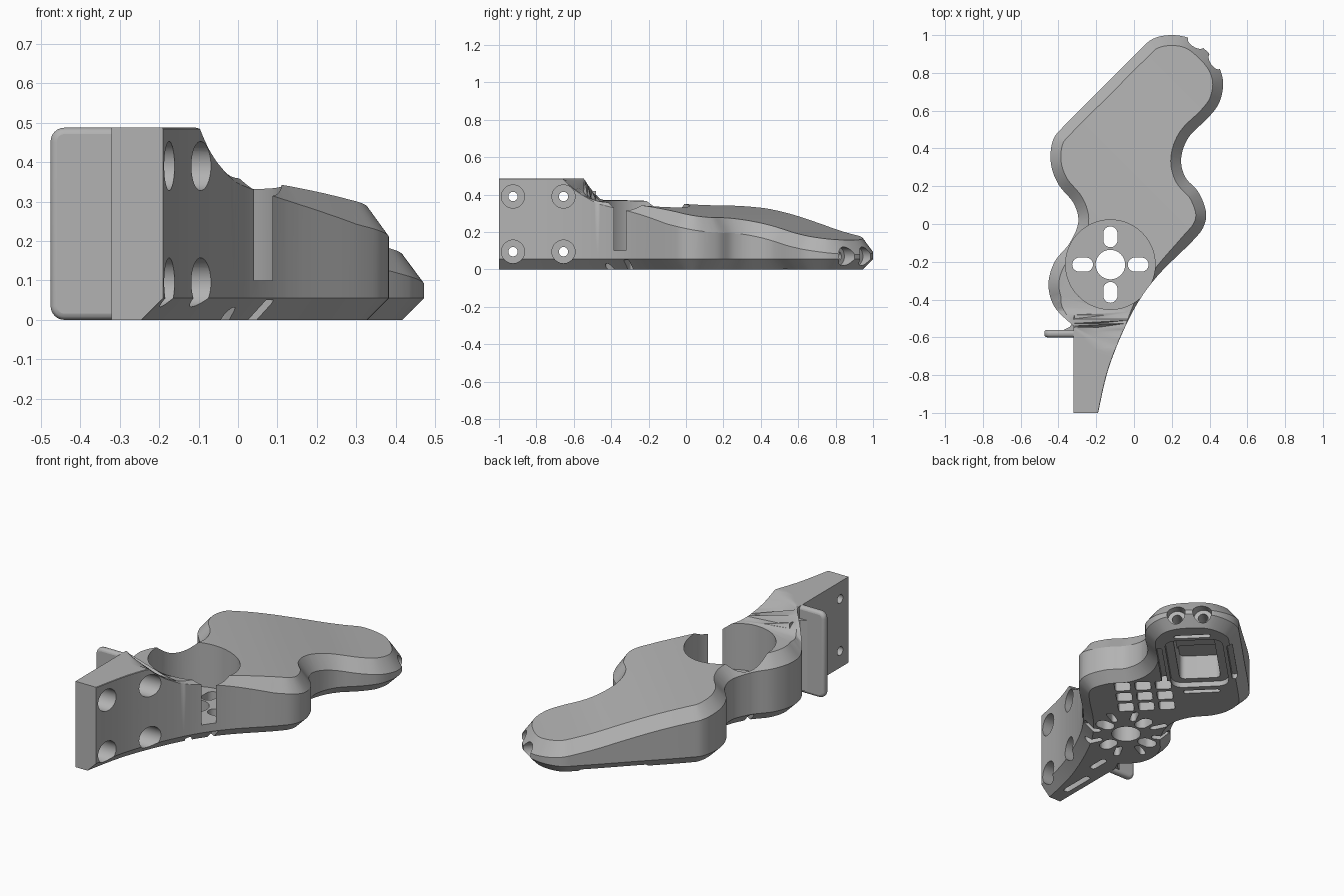
import bpy, bmesh, math
from mathutils import Matrix, Vector

old = bpy.data.objects.get("Cube")
if old:
    bpy.data.objects.remove(old)

mat = bpy.data.materials.new("plain grey")
mat.use_nodes = True
GREY = (0.45, 0.45, 0.45, 1)
mat.diffuse_color = GREY
mat.node_tree.nodes["Principled BSDF"].inputs["Base Color"].default_value = GREY
DIAG = math.radians(45)


def add_object(name, bm):
    bmesh.ops.recalc_face_normals(bm, faces=bm.faces[:])
    me = bpy.data.meshes.new(name)
    bm.to_mesh(me)
    bm.free()
    me.materials.append(mat)
    ob = bpy.data.objects.new(name, me)
    bpy.context.collection.objects.link(ob)
    return ob


def rounded(w, h, r, n=6):
    """Rounded rectangle centred on the origin."""
    pts = []
    for k, (sx, sy) in enumerate([(1, 1), (-1, 1), (-1, -1), (1, -1)]):
        for i in range(n + 1):
            a = math.pi / 2 * (k + i / n)
            pts.append((sx * (w / 2 - r) + r * math.cos(a), sy * (h / 2 - r) + r * math.sin(a)))
    return pts


def circle(r, n=48):
    return [(r * math.cos(math.tau * i / n), r * math.sin(math.tau * i / n)) for i in range(n)]


def prism(name, pts, z0, z1, matrix):
    bm = bmesh.new()
    lo, hi = ([bm.verts.new((x, y, z)) for x, y in pts] for z in (z0, z1))
    bm.faces.new(lo[::-1])
    bm.faces.new(hi)
    for i in range(len(pts)):
        j = (i + 1) % len(pts)
        bm.faces.new((lo[i], lo[j], hi[j], hi[i]))
    bm.transform(matrix)
    return add_object(name, bm)


def at(x, y, z=0, turn=0):
    return Matrix.Translation((x, y, z)) @ Matrix.Rotation(turn, 4, "Z")


def cut(target, pts, z0, z1, matrix):
    tool = prism("cutter", pts, z0, z1, matrix)
    mod = target.modifiers.new("cut", "BOOLEAN")
    mod.operation, mod.solver, mod.object = "DIFFERENCE", "EXACT", tool
    deps = bpy.context.evaluated_depsgraph_get()
    mesh = bpy.data.meshes.new_from_object(target.evaluated_get(deps))
    target.modifiers.clear()
    target.data = mesh
    bpy.data.objects.remove(tool)


def spline(p, n=6):
    out = []
    q = [p[0]] + p + [p[-1]]
    for a, b, c, d in zip(q, q[1:], q[2:], q[3:]):
        a, b, c, d = map(Vector, (a, b, c, d))
        for i in range(n):
            t = i / n
            out.append(b + ((c - a) * t + (2 * a - 5 * b + 4 * c - d) * t ** 2
                            + (3 * b - a - 3 * c + d) * t ** 3) / 2)
    return out + [Vector(p[-1])]


# Height of the top: falls along the diagonal, flares up into the mounting plate
SLOPE = spline([(-1.0, .37), (-.5, .37), (-.25, .355), (-.05, .338), (.2, .3), (.42, .25),
                (.6, .205), (.8, .168), (1.1, .12)], 4)


def flare(x, y):
    start = -.66 - .55 * min(0, x + .11)
    return max(0, min(1, (-.44 - y) / (-.44 - start)))


def top(x, y):
    t = (x + y) / math.sqrt(2)
    for a, b in zip(SLOPE, SLOPE[1:]):
        if t <= b.x:
            base = a.y + (b.y - a.y) * (t - a.x) / (b.x - a.x)
            break
    return base + (.487 - base) * flare(x, y) ** 2


def bevel_amount(x, y):
    reach = -.1 if x > -.12 else -.4
    return max(.04, min(1, (y + .55) / (reach + .55)))


# Main body: wavy outline, chamfered below and above
line = spline([(-.19, -1), (-.13, -.75), (-.01, -.47), (.12, -.28), (.31, -.09), (.37, -.01),
               (.38, .07), (.34, .17), (.27, .25), (.25, .35), (.29, .46), (.39, .56), (.45, .64),
               (.472, .74), (.45, .83), (.39, .91), (.3, .98), (.2, 1), (.1, .98), (.02, .91),
               (-.18, .71), (-.37, .52), (-.43, .44), (-.44, .32), (-.4, .21), (-.32, .11),
               (-.295, .01), (-.34, -.1), (-.42, -.2), (-.453, -.32), (-.42, -.44), (-.32, -.54)])
line.append(Vector((-.32, -1)))
N = len(line)


def inset(i, amount):
    p = line[i]
    if i == N - 1 or p.x < -.3 and p.y < -.53:
        return p
    if i == 0:
        return p - Vector((amount, 0))
    d = (line[i + 1] - line[i - 1]).normalized()
    return p + Vector((-d.y, d.x)) * amount


bm = bmesh.new()
rings = []
for level in range(4):
    ring = []
    for i, p in enumerate(line):
        q = p
        if level == 0:
            q = inset(i, .055)
        elif level == 3:
            q = inset(i, .055 * bevel_amount(p.x, p.y))
        ring.append(bm.verts.new((q.x, q.y, level)))
    rings.append(ring)
for a, b in zip(rings, rings[1:]):
    for i in range(N):
        j = (i + 1) % N
        bm.faces.new((a[i], a[j], b[j], b[i]))
bm.faces.new(rings[0][::-1])
bm.faces.new(rings[3])
bmesh.ops.triangulate(bm, faces=bm.faces[:])


def slice_body(point, normal):
    bmesh.ops.bisect_plane(bm, geom=bm.verts[:] + bm.edges[:] + bm.faces[:], dist=1e-5,
                           plane_co=point, plane_no=normal)


for k in range(26):
    t = -.36 + k * .05
    slice_body((t * .7071, t * .7071, 0), (1, 1, 0))
for k in range(12):
    slice_body((0, -.68 + k * .022, 0), (0, 1, 0))
for v in bm.verts:
    x, y, level = v.co
    peak = top(x, y)
    edge = peak - .068 * bevel_amount(x, y)
    steps = [0, .055, edge, peak]
    k = min(2, int(level + 1e-5))
    v.co.z = steps[k] + (steps[k + 1] - steps[k]) * (level - k)
body = add_object("mount_body", bm)

# Round joint pocket with centre hole and four slots
HUB = (-.125, -.215)
cut(body, circle(.237, 72), .1, 1, at(*HUB))
cut(body, circle(.078), -.1, .3, at(*HUB))
for k in range(4):
    turn = k * math.pi / 2
    place = at(*HUB, 0, turn)
    cut(body, rounded(.11, .075, .0374), -.1, .3, place @ at(.147, 0))
    # Radial lightening grooves underneath, between the slots
    for a in (-.32, .32):
        cut(body, rounded(.1, .035, .017, 4), -.1, .05, place @ at(0, 0, 0, DIAG + a) @ at(.19, 0))

# Counterbored screw holes through the mounting plate
ALONG_X = Matrix.Rotation(math.pi / 2, 4, "Y")
for y in (-.925, -.655):
    for z in (.095, .39):
        place = Matrix.Translation((-.265, y, z)) @ ALONG_X
        cut(body, circle(.062, 40), 0, .5, place)
        cut(body, circle(.025, 24), -.2, .1, place)

# Deep stepped pocket under the forearm, framed by a groove
PAD = at(.07, .61, 0, DIAG)
cut(body, rounded(.5, .31, .06), -.1, .03, PAD)
cut(body, rounded(.42, .22, .03), -.1, .12, PAD)
cut(body, rounded(.2, .22, .03), -.1, .17, PAD @ at(-.11, 0))
for s in (-.19, .19):
    cut(body, rounded(.36, .03, .0149, 4), -.1, .03, PAD @ at(0, s))
for s in (-.3, .29):
    cut(body, rounded(.03, .2, .0149, 4), -.1, .03, PAD @ at(s, 0))

# Pair of screw holes in the tip
for s in (-.07, .07):
    place = PAD @ Matrix.Translation((.36, s - .005, .07)) @ ALONG_X
    cut(body, circle(.05, 32), 0, .4, place)
    cut(body, circle(.027, 24), -.2, .1, place)

# Ribbed cells under the elbow and grooves under the plate
for i in (-1, 0, 1):
    for j in (-1, 0, 1):
        cut(body, rounded(.085, .085, .015, 3), -.1, .1, at(.06, .16, 0, DIAG) @ at(i * .11, j * .11))
for x, y, length in ((-.27, -.8, .2), (-.22, -.56, .12)):
    cut(body, rounded(.035, length, .017, 4), -.1, .04, at(x, y))

# Thin side flange with rounded corners
flange = prism("side_flange", rounded(.205, .487, .035), -.02, .02,
               Matrix.Translation((-.3725, -.58, .2435)) @ Matrix.Rotation(math.pi / 2, 4, "X"))
mod = flange.modifiers.new("soft edge", "BEVEL")
mod.width, mod.segments = .016, 3

# Small fillet joining the flange to the body
fillet = [(-.315, -.59), (-.315, -.48), (-.325, -.52), (-.34, -.545), (-.37, -.56), (-.37, -.59)]
prism("flange_fillet", fillet, .02, .42, Matrix())

for ob in (body, flange):
    bpy.ops.object.select_all(action="DESELECT")
    ob.select_set(True)
    bpy.context.view_layer.objects.active = ob
    bpy.ops.object.shade_smooth_by_angle(angle=math.radians(28))
